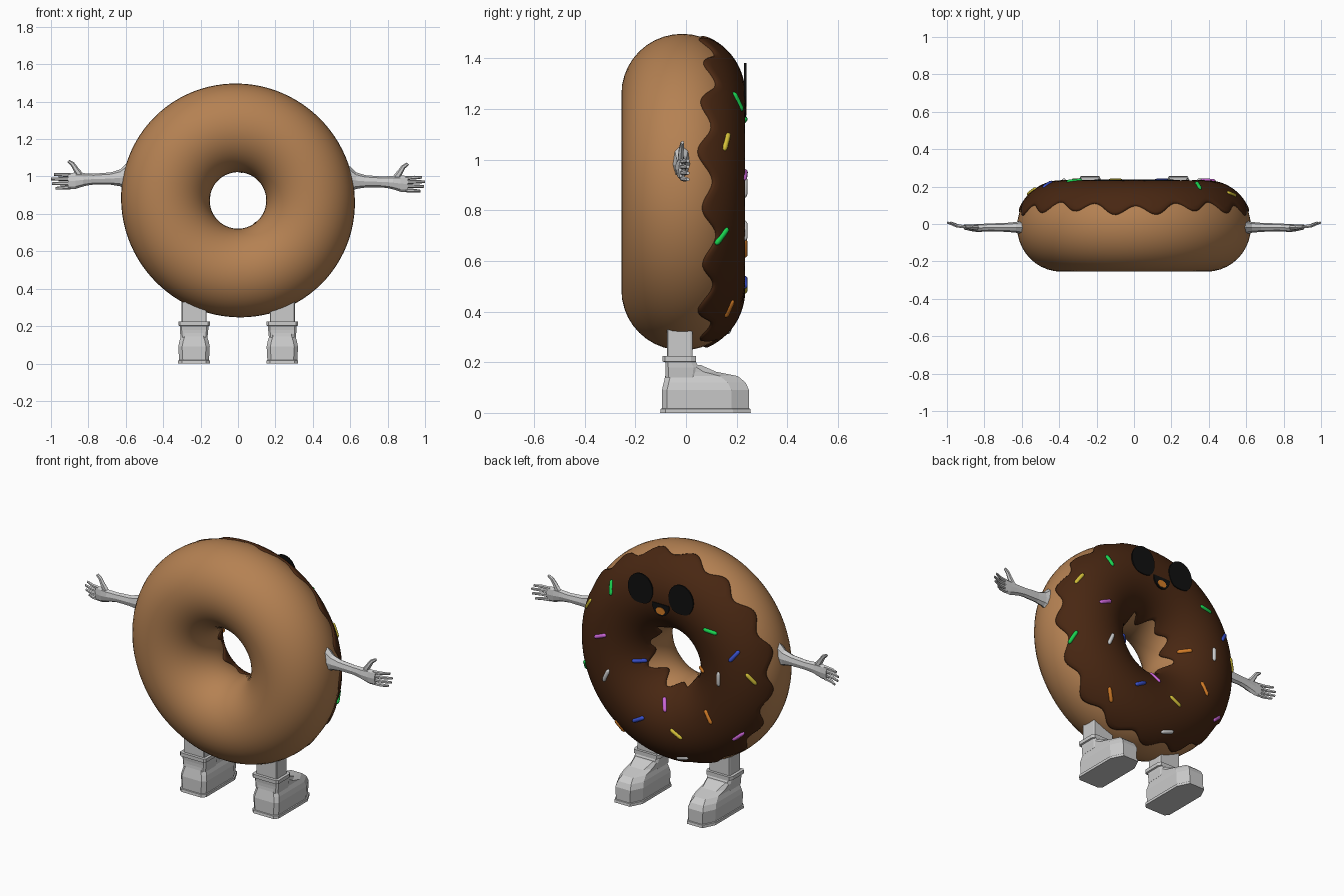
import bpy, bmesh, math
from math import sin, cos, radians, pi, tau
from mathutils import Vector, Matrix

if "Cube" in bpy.data.objects:
    bpy.data.objects.remove(bpy.data.objects["Cube"])


def material(name, rgb):
    m = bpy.data.materials.new(name)
    m.diffuse_color = (*rgb, 1)
    m.use_nodes = True
    m.node_tree.nodes["Principled BSDF"].inputs["Base Color"].default_value = m.diffuse_color
    return m


DOUGH = material("dough", (0.46, 0.22, 0.085))
ICING = material("chocolate icing", (0.065, 0.02, 0.006))
GREY = material("light grey", (0.6, 0.6, 0.6))
BLACK = material("black", (0.005, 0.005, 0.005))
GREEN = material("green", (0.01, 0.65, 0.08))
YELLOW = material("yellow", (0.65, 0.52, 0.04))
BLUE = material("blue", (0.04, 0.08, 0.6))
PURPLE = material("purple", (0.6, 0.13, 0.68))
ORANGE = material("orange", (0.65, 0.2, 0.02))


def finish(name, bm, mat, smooth=False):
    bmesh.ops.recalc_face_normals(bm, faces=bm.faces)
    me = bpy.data.meshes.new(name)
    bm.to_mesh(me)
    bm.free()
    me.materials.append(mat)
    for p in me.polygons:
        p.use_smooth = smooth
    ob = bpy.data.objects.new(name, me)
    bpy.context.collection.objects.link(ob)
    return ob


def loft(bm, rings, caps=True, closed=False):
    """Skin a list of point rings."""
    vs = [[bm.verts.new(p) for p in r] for r in rings]
    n = len(vs[0])
    for a, b in zip(vs, vs[1:] + ([vs[0]] if closed else [])):
        for i in range(n):
            j = (i + 1) % n
            bm.faces.new((a[i], a[j], b[j], b[i]))
    if caps and not closed:
        bm.faces.new(vs[0])
        bm.faces.new(vs[-1])


# Ring shape: t runs round the ring, p round the tube (0 = icing side, + = outward)
CZ, CY, R, A, B = 0.872, -0.015, 0.388, 0.237, 0.24


def surf(t, p, off=0.0):
    wob = 0.006 * cos(2 * (t - radians(135))) * (0.5 + 0.5 * sin(p))
    r = R + (A + off) * sin(p) + wob
    return Vector((r * cos(t), CY + (B + off) * cos(p), CZ + r * sin(t)))


# Dough ring
bm = bmesh.new()
loft(bm, [[surf(t * tau / 96, p * tau / 40) for p in range(40)] for t in range(96)], closed=True)
finish("dough_ring", bm, DOUGH, True)

# Icing with wavy outer and inner edges, tucked into the dough at its rim
bm = bmesh.new()
rings = []
for k in range(240):
    t = k * tau / 240
    outer = radians(66 + 6.5 * cos(17 * (t - radians(15))) + 3 * sin(5 * t))
    inner = -radians(68 + 8 * cos(8 * t + 1) + 4 * sin(5 * t))
    ring = [surf(t, outer, -0.012), surf(t, outer, 0.003)]
    for i in range(25):
        f = 0.02 + 0.96 * i / 24
        ring.append(surf(t, outer + (inner - outer) * f, 0.009))
    ring += [surf(t, inner, 0.003), surf(t, inner, -0.012)]
    rings.append(ring)
loft(bm, rings, closed=True)
finish("icing", bm, ICING, True)

# Sprinkles: colour, position x z on the icing, direction x z
SPRINKLES = [
    (GREEN, .345, 1.23, -.033, -.086), (YELLOW, .52, 1.07, -.05, .05),
    (PURPLE, .397, .94, -.072, .031), (BLUE, .203, .815, -.1, .01),
    (GREY, .356, .72, -.033, .074), (PURPLE, .007, .62, -.026, -.07),
    (BLUE, .147, .518, -.085, .047), (ORANGE, .305, .42, .02, .07),
    (YELLOW, -.1, .494, -.078, -.038), (GREY, -.095, .333, -.07, .03),
    (ORANGE, -.31, .65, -.039, -.066), (PURPLE, -.453, .55, -.09, .05),
    (GREEN, -.315, 1.154, -.09, -.01), (BLUE, -.456, 1.04, -.065, .077),
    (GREY, -.375, .893, 0, -.08), (YELLOW, -.54, .915, -.06, -.05),
    (GREEN, .545, .70, -.05, .055), (ORANGE, -.226, .885, -.1, .01)]
for mat, x, z, dx, dz in SPRINKLES:
    t = math.atan2(z - CZ, x)
    p = math.asin((math.hypot(x, z - CZ) - R) / A)
    n = Vector((sin(p) * cos(t), cos(p), sin(p) * sin(t)))
    d = Vector((dx, 0, dz)).normalized()
    d = (d - n * d.dot(n)).normalized()
    rot = Matrix((d.cross(n), n, d)).transposed().to_4x4()
    bm = bmesh.new()
    loft(bm, [[(r * cos(a * tau / 10), r * sin(a * tau / 10), h) for a in range(10)]
              for h, r in ((-.042, .004), (-.037, .009), (-.028, .0115),
                           (.028, .0115), (.037, .009), (.042, .004))])
    bm.transform(Matrix.Translation(surf(t, p, 0.007)) @ rot)
    finish("sprinkle", bm, mat, True)


# Face plates
def plate(name, pts, y0, y1, mat):
    bm = bmesh.new()
    loft(bm, [[(x, y, z) for x, z in pts] for y in (y0, y1)])
    finish(name, bm, mat)


for s in (-1, 1):
    eye = [(s * .132 + .08 * cos(a * tau / 40), max(1.292 + .09 * sin(a * tau / 40),
            1.222 + .012 * cos(a * tau / 20))) for a in range(40)]
    plate("eye", eye, 0.230, 0.238, BLACK)


def smile(w, top, h):
    return [(w * cos(a * pi / 16), top - h * sin(a * pi / 16)) for a in range(17)]


plate("mouth", smile(.057, 1.236, .07), 0.229, 0.237, BLACK)
plate("tongue", [(.03 * cos(a * tau / 20), 1.196 + .021 * sin(a * tau / 20))
                 for a in range(20)], 0.231, 0.239, ORANGE)


# Arms with hands: each path point is x, y, z, half height, half depth
def tube(bm, path, n=8, axis=(0, 0, 1)):
    ax = Vector(axis).normalized()
    loft(bm, [[Vector((x, y, z)) + ax * h * cos(i * tau / n) + Vector((0, d * sin(i * tau / n), 0))
               for i in range(n)] for x, y, z, h, d in path])


for s, lift in ((1, 0), (-1, 0.015)):
    bm = bmesh.new()
    tube(bm, [(.57, -.018, .985, .085, .043), (.60, -.018, .985, .068, .036),
              (.63, -.018, .978, .045, .029), (.68, -.018, .974, .033, .024),
              (.77, -.018, .971, .029, .021), (.81, -.02, .969, .033, .021),
              (.83, -.022, .967, .036, .022), (.87, -.02, .962, .044, .018),
              (.91, -.016, .96, .042, .013)])
    for z0, z1, tip in ((.927, .922, .975), (.949, .947, .995), (.971, .972, 1.0), (.992, .996, .985)):
        mid = (0.9 + tip) / 2
        tube(bm, [(.895, -.016, z0, .011, .010), (mid, -.010, (z0 + z1) / 2, .010, .009),
                  (tip, .008, z1, .007, .006)], 6)
    tube(bm, [(.835, -.02, .975, .022, .014), (.868, -.02, 1.025, .015, .012),
              (.885, -.017, 1.052, .012, .010), (.908, -.014, 1.068, .008, .007)], 6, (-.6, 0, .6))
    for v in bm.verts:
        v.co = (s * v.co.x, v.co.y, v.co.z + lift)
    finish("arm", bm, GREY)


# Legs and shoes: stacked outlines of z, back y, front y, half width, corner cut back, corner cut front
def outline(cx, z, y0, y1, w, cb, cf):
    return [(cx - w + cb, y0, z), (cx + w - cb, y0, z), (cx + w, y0 + cb, z), (cx + w, y1 - cf * 2, z),
            (cx + w - cf, y1, z), (cx - w + cf, y1, z), (cx - w, y1 - cf * 2, z), (cx - w, y0 + cb, z)]


SHOE = [(0, -.102, .256, .085, .02, .035), (.016, -.100, .254, .085, .02, .035),
        (.018, -.095, .249, .080, .02, .035), (.09, -.095, .249, .084, .02, .035),
        (.12, -.088, .235, .078, .02, .035), (.145, -.082, .205, .070, .02, .035),
        (.162, -.080, .12, .070, .02, .025), (.19, -.080, .056, .072, .015, .015)]
CUFF = [(.14, -.080, .045, .072, .01, .01), (.18, -.080, .050, .076, .01, .01),
        (.20, -.082, .040, .076, .01, .01), (.203, -.092, .040, .084, .01, .01),
        (.224, -.092, .040, .084, .01, .01), (.224, -.076, .025, .067, .01, .01)]
LEG = [(.20, -.075, .025, .067, .004, .004), (.33, -.075, .025, .067, .004, .004)]
for cx in (-.235, .237):
    for name, stack in (("shoe", SHOE), ("cuff", CUFF), ("leg", LEG)):
        bm = bmesh.new()
        loft(bm, [outline(cx, *row) for row in stack])
        finish(name, bm, GREY)
